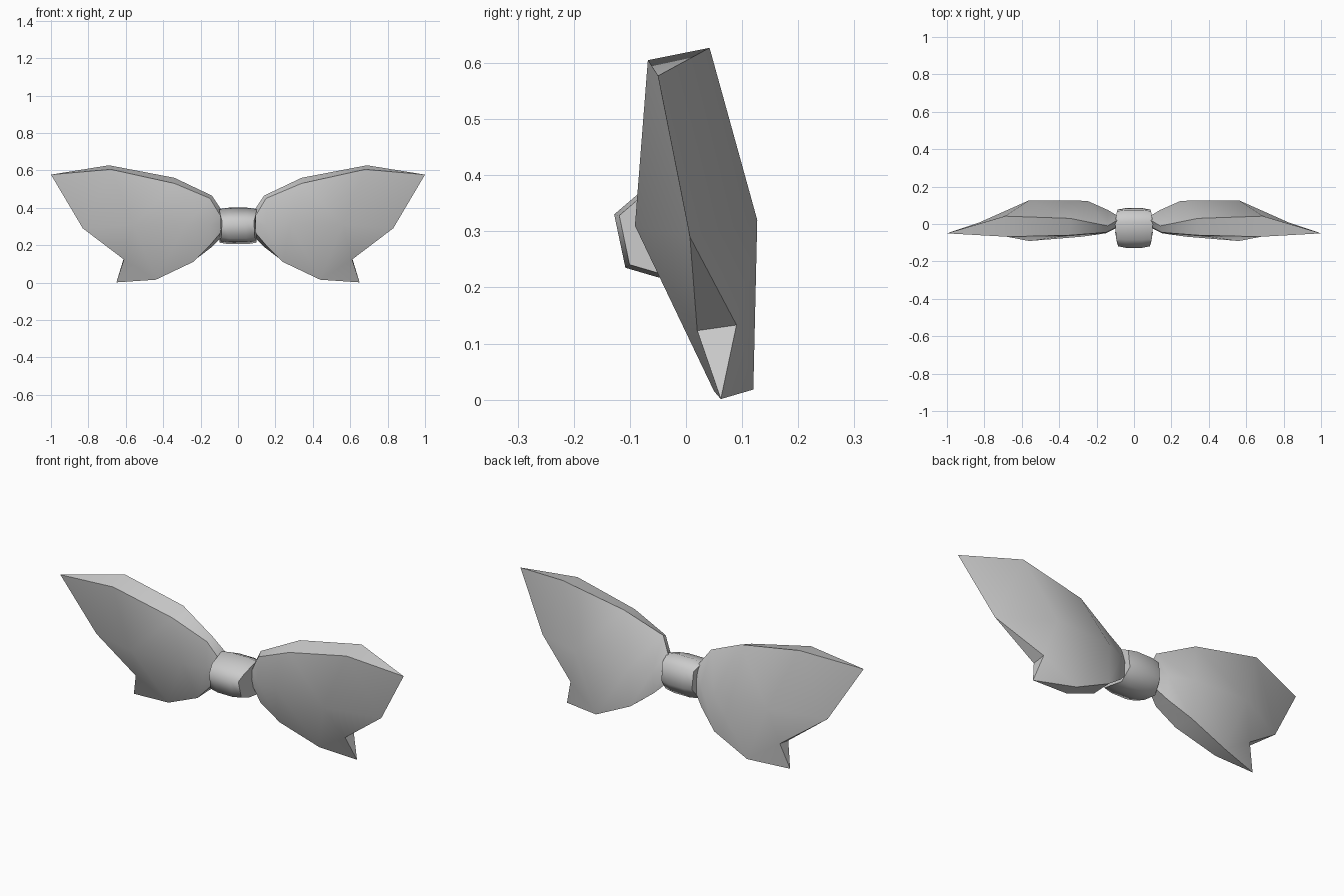
import bpy, bmesh
from mathutils import Vector

cube = bpy.data.objects.get("Cube")
if cube:
    bpy.data.objects.remove(cube, do_unlink=True)

# One plain grey cloth
cloth = bpy.data.materials.new("grey_cloth")
cloth.use_nodes = True
GREY = (0.6, 0.6, 0.6, 1)
cloth.diffuse_color = GREY
cloth.node_tree.nodes["Principled BSDF"].inputs["Base Color"].default_value = GREY


def finish(bm, name):
    bmesh.ops.recalc_face_normals(bm, faces=bm.faces)
    for f in bm.faces:
        f.smooth = True
    mesh = bpy.data.meshes.new(name)
    bm.to_mesh(mesh)
    bm.free()
    mesh.materials.append(cloth)
    obj = bpy.data.objects.new(name, mesh)
    bpy.context.collection.objects.link(obj)
    return obj


# Wing rows, from the knot outwards: upper rim, middle, lower rim
FRONT = [
    [(.09, -.015, .35), (.15, -.045, .45), (.34, -.06, .53), (.68, -.068, .605)],
    [(.09, -.02, .31), (.15, -.05, .31), (.28, -.068, .31), (.56, -.091, .31)],
    [(.09, -.01, .27), (.15, -.025, .2), (.24, .005, .11), (.44, .05, .015)],
]
BACK = [
    [(.09, .02, .39), (.14, -.01, .465), (.34, .03, .56), (.69, .042, .627)],
    [(.09, .045, .31), (.14, .075, .31), (.25, .124, .31), (.56, .127, .32)],
    [(.09, .045, .24), (.14, .07, .19), (.245, .115, .11), (.44, .12, .018)],
]
TIP, EDGE, CORNER = (1, -.05, .577), (.83, .007, .29), (.65, .062, .001)
NOTCHES = (.61, .02, .123), (.61, .09, .133)


def wing(name, side):
    bm = bmesh.new()

    def vert(p):
        return bm.verts.new((p[0] * side, p[1], p[2]))

    tip, edge, corner = vert(TIP), vert(EDGE), vert(CORNER)
    notches = [vert(p) for p in NOTCHES]
    sheets = [[[vert(p) for p in row] for row in rows] for rows in (FRONT, BACK)]
    group = {}

    def face(g, *vs):
        group[bm.faces.new(vs)] = g

    # Front and back sheets
    for g, (up, mid, low) in enumerate(sheets):
        for a, b in ((up, mid), (mid, low)):
            for i in range(3):
                face(g, a[i], a[i + 1], b[i + 1], b[i])
        face(g, up[3], tip, edge, mid[3])
        face(g, mid[3], edge, notches[g])
        face(g, mid[3], notches[g], corner, low[3])
    # Bands joining the sheets along the top and bottom
    front, back = sheets
    for g, r, end in ((2, 0, tip), (3, 2, corner)):
        for i in range(3):
            face(g, front[r][i], front[r][i + 1], back[r][i + 1], back[r][i])
        face(g, front[r][3], end, back[r][3])
    # Notch faces and hidden inner end
    face(4, edge, *notches)
    face(5, corner, *notches)
    for r in (0, 1):
        face(6, front[r][0], front[r + 1][0], back[r + 1][0], back[r][0])
    for e in bm.edges:
        e.smooth = len({group[f] for f in e.link_faces}) == 1
    return finish(bm, name)


wing("left_wing", 1)
wing("right_wing", -1)

# Centre knot: a rounded, tilted band, fuller in its middle than at its sides
PROFILE = [(-.128, .33), (-.108, .235), (-.05, .218), (.035, .205),
           (.085, .27), (.075, .37), (.01, .4), (-.085, .367)]
bm = bmesh.new()
middle = Vector((-.015, .305))
rings = []
for x, scale in ((-1, .92), (-.5, 1), (.5, 1), (1, .92)):
    ring = []
    for p in PROFILE:
        y, z = middle + (Vector(p) - middle) * scale
        half = .102 - 1.6 * (y - middle.x) ** 2
        ring.append(bm.verts.new((x * half, y, z)))
    rings.append(ring)
count = len(PROFILE)
for a, b in zip(rings, rings[1:]):
    for i in range(count):
        j = (i + 1) % count
        bm.faces.new((a[i], a[j], b[j], b[i]))
for ring in (rings[0], rings[-1]):
    cap = bm.faces.new(ring)
    for e in cap.edges:
        e.smooth = False
finish(bm, "centre_knot")
